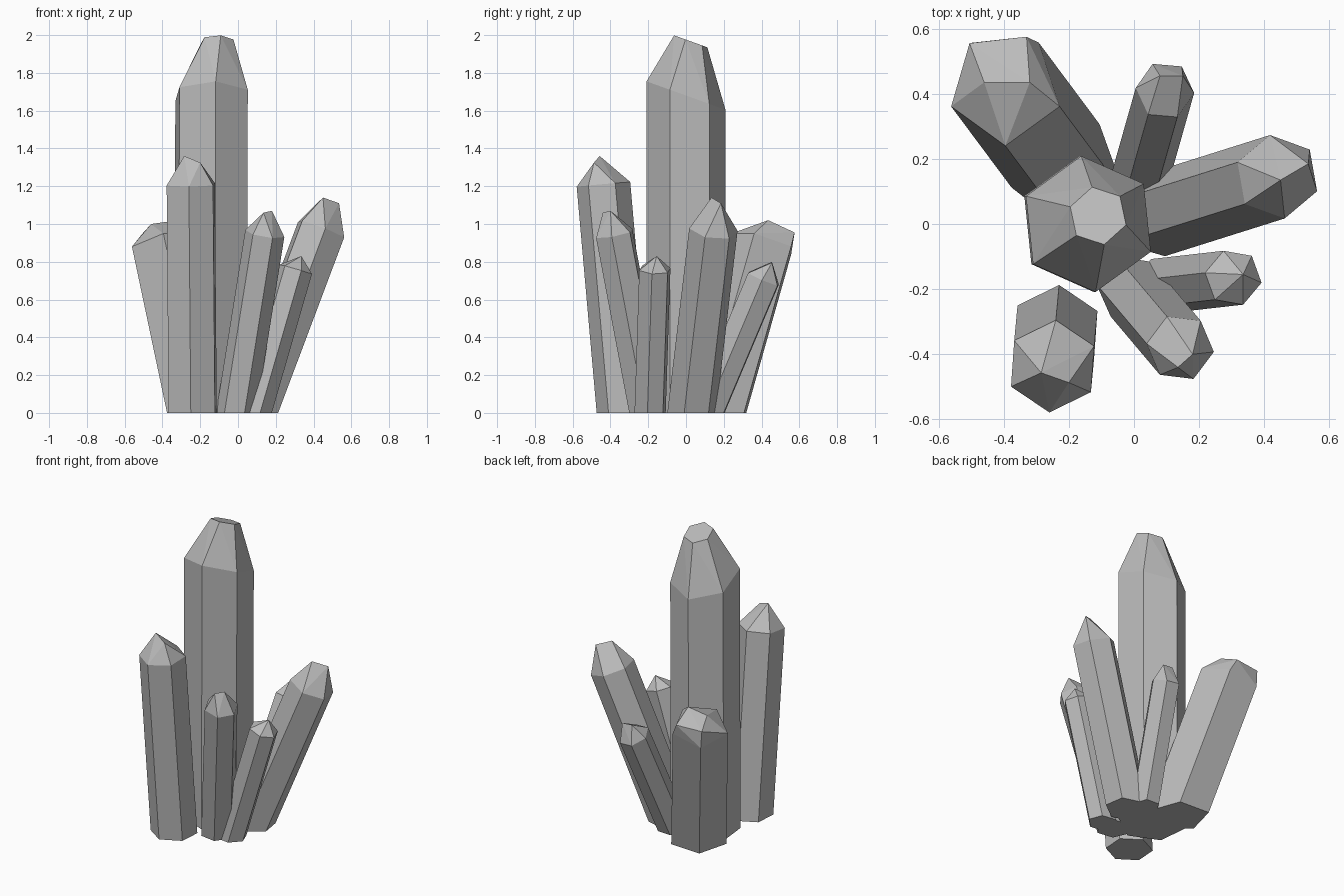
import bpy
import bmesh
from math import sin, cos, radians
from mathutils import Vector

cube = bpy.data.objects.get("Cube")
if cube:
    bpy.data.objects.remove(cube, do_unlink=True)

# One stone colour for everything
stone = bpy.data.materials.new("grey_crystal")
stone.use_nodes = True
stone.diffuse_color = (0.5, 0.5, 0.5, 1)
stone.node_tree.nodes["Principled BSDF"].inputs["Base Color"].default_value = stone.diffuse_color


def ring(centre, radius, roll, sides, slope):
    """Polygon around centre lying in a plane with the given fall per unit x and y."""
    points = []
    for i in range(sides):
        a = radians(roll + i * 360 / sides)
        d = Vector((cos(a), sin(a))) * radius
        points.append(centre + Vector((d.x, d.y, -slope.dot(d))))
    return points


def crystal(name, foot, shoulder, radius, roll, tips, sides=6, slope=None):
    """Leaning prism cut flat on the ground, closed by facets up to its tip points."""
    foot, shoulder = Vector((*foot, 0)), Vector(shoulder)
    lean = (shoulder - foot) / shoulder.z
    fall = Vector(slope) if slope else lean.xy
    upper = ring(shoulder, radius, roll, sides, fall)
    lower = [p - lean * p.z for p in upper]

    bm = bmesh.new()
    for p in lower + upper + [Vector(t) for t in tips]:
        bm.verts.new(p)
    hull = bmesh.ops.convex_hull(bm, input=bm.verts)
    unused = [v for v in hull["geom_interior"] if isinstance(v, bmesh.types.BMVert)]
    bmesh.ops.delete(bm, geom=unused, context="VERTS")
    bmesh.ops.dissolve_limit(bm, angle_limit=radians(2), verts=bm.verts, edges=bm.edges)
    bmesh.ops.recalc_face_normals(bm, faces=bm.faces)

    mesh = bpy.data.meshes.new(name)
    bm.to_mesh(mesh)
    bm.free()
    mesh.materials.append(stone)
    obj = bpy.data.objects.new(name, mesh)
    bpy.context.collection.objects.link(obj)
    return obj


# Tall central crystal with a slanted, cut-off top
main_slope = Vector((0, 0.36))
flat_top = ring(Vector((-0.11, 0.025, 1.967)), 0.09, 42, 6, main_slope)
crystal("main_crystal", (-0.145, 0), (-0.14, 0, 1.68), 0.21, 36, flat_top, slope=main_slope)

# Upright crystal in front
crystal("front_right_crystal", (-0.24, -0.33), (-0.25, -0.437, 1.21), 0.142, 26,
        [(-0.285, -0.457, 1.36), (-0.2, -0.487, 1.325)])

# Broad five-sided crystal leaning back
crystal("back_right_crystal", (-0.205, 0.16), (-0.395, 0.415, 0.9), 0.175, 54,
        [(-0.46, 0.435, 1.0), (-0.32, 0.435, 1.02),
         (-0.33, 0.575, 0.955), (-0.505, 0.555, 0.95)], sides=5)

# Small crystal leaning back
crystal("back_small_crystal", (0.01, 0.11), (0.095, 0.41, 0.71), 0.09, 55,
        [(0.08, 0.455, 0.8), (0.15, 0.455, 0.795)])

# Long crystal leaning sideways
crystal("side_crystal", (0.075, 0.03), (0.44, 0.145, 0.97), 0.13, 40,
        [(0.45, 0.135, 1.14), (0.535, 0.185, 1.11)])

# Small crystal leaning sideways
crystal("side_small_crystal", (0.085, -0.19), (0.305, -0.165, 0.76), 0.088, 50,
        [(0.335, -0.155, 0.83)])

# Slim crystal leaning forward
crystal("front_left_crystal", (-0.01, -0.2), (0.142, -0.38, 0.95), 0.104, 53,
        [(0.18, -0.4, 1.07), (0.135, -0.44, 1.06)])
